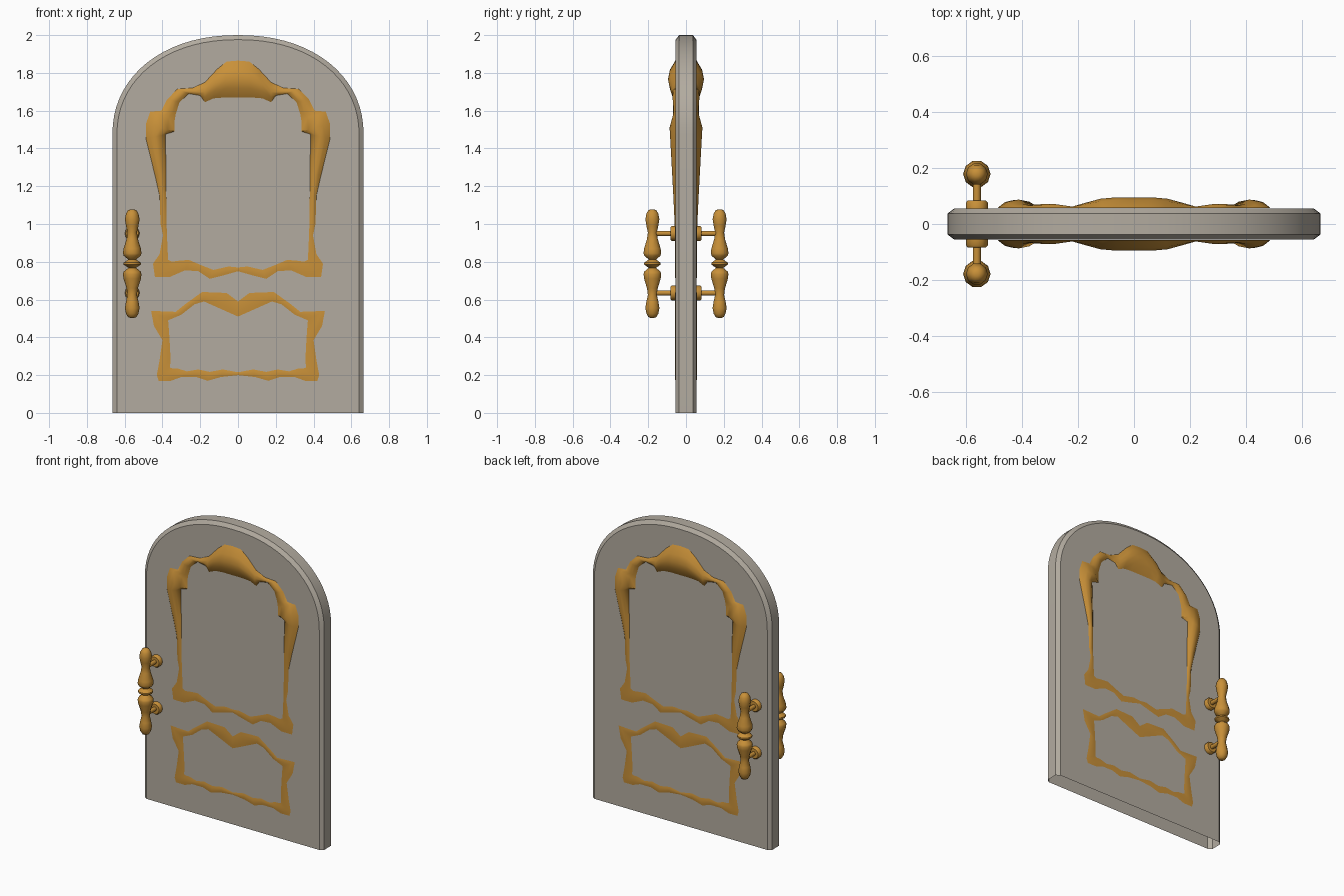
import bpy, bmesh, math
from mathutils import Vector

if "Cube" in bpy.data.objects:
    bpy.data.objects.remove(bpy.data.objects["Cube"])


def material(name, rgb):
    m = bpy.data.materials.new(name)
    m.diffuse_color = (*rgb, 1)
    m.use_nodes = True
    m.node_tree.nodes["Principled BSDF"].inputs["Base Color"].default_value = m.diffuse_color
    return m


GREY = material("warm grey paint", (0.45, 0.41, 0.35))
GOLD = material("aged gold", (0.58, 0.28, 0.04))
HALF = 0.055  # half thickness of the door


def finish(bm, name, mat, angle=40):
    me = bpy.data.meshes.new(name)
    bm.to_mesh(me)
    bm.free()
    me.materials.append(mat)
    ob = bpy.data.objects.new(name, me)
    bpy.context.collection.objects.link(ob)
    bpy.ops.object.select_all(action='DESELECT')
    ob.select_set(True)
    bpy.context.view_layer.objects.active = ob
    bpy.ops.object.shade_smooth_by_angle(angle=math.radians(angle))
    return ob


# Door slab: arched outline lofted through chamfered layers, open underneath
def arch(inset, n=36):
    a, b, e = 0.665 - inset, 0.53 - inset, 2 / 2.15
    pts = [(a, 0)]
    for i in range(n + 1):
        t = math.pi * i / n
        c, s = math.cos(t), max(math.sin(t), 0)
        pts.append((a * math.copysign(abs(c) ** e, c), 1.47 + b * s ** e))
    return pts + [(-a, 0)]


bm = bmesh.new()
layers = []
for y, inset in ((-HALF, 0.024), (-0.037, 0), (0.037, 0), (HALF, 0.024)):
    layers.append([bm.verts.new((x, y, z)) for x, z in arch(inset)])
for p, q in zip(layers, layers[1:]):
    for i in range(len(p) - 1):
        bm.faces.new((p[i], p[i + 1], q[i + 1], q[i]))
bm.faces.new(layers[0])
bm.faces.new(layers[-1])
bmesh.ops.recalc_face_normals(bm, faces=bm.faces)
finish(bm, "door_slab", GREY, 30)

# Half frames: outer x, outer z, inner x, inner z, ridge height
UPPER = [
    (0, 1.865, 0, 1.67, .095), (.06, 1.86, .07, 1.67, .095),
    (.11, 1.82, .13, 1.665, .09), (.175, 1.75, .175, 1.645, .075),
    (.24, 1.72, .20, 1.68, .062), (.32, 1.715, .26, 1.69, .072),
    (.375, 1.66, .31, 1.645, .07), (.405, 1.60, .33, 1.58, .068),
    (.465, 1.595, .335, 1.55, .07), (.487, 1.53, .335, 1.49, .087),
    (.487, 1.45, .385, 1.475, .084), (.44, 1.26, .38, 1.26, .073),
    (.415, 1.15, .38, 1.15, .067), (.41, 1.0, .378, 1.0, .06),
    (.397, .94, .376, .94, .058), (.415, .84, .372, .85, .058),
    (.45, .79, .37, .81, .058), (.44, .72, .35, .80, .058),
    (.36, .72, .32, .805, .058), (.28, .755, .26, .81, .058),
    (.21, .75, .19, .78, .058), (.15, .71, .13, .757, .058),
    (.07, .73, .05, .775, .058), (0, .75, 0, .77, .058)]
LOWER = [
    (0, .59, 0, .51), (.06, .635, .09, .55), (.19, .64, .18, .59),
    (.28, .575, .23, .575), (.33, .535, .30, .52), (.46, .54, .37, .49),
    (.445, .46, .365, .43), (.40, .385, .36, .35), (.415, .28, .357, .28),
    (.43, .20, .36, .24), (.42, .17, .345, .235), (.355, .17, .32, .235),
    (.30, .19, .27, .22), (.22, .19, .21, .23), (.16, .17, .15, .217),
    (.09, .19, .08, .23), (0, .20, 0, .215)]
SECTION = ((0, 0), (.25, .75), (.5, 1), (.75, .75), (1, 0))


def relief_frame(name, stations, side):
    bm = bmesh.new()
    base = HALF + 0.0015
    for mirror in (1, -1):
        rows = []
        for ox, oz, ix, iz, *h in stations:
            top = h[0] if h else base + 0.002
            rows.append([bm.verts.new((mirror * (ox + (ix - ox) * t),
                                       side * (base + (top - base) * k),
                                       oz + (iz - oz) * t)) for t, k in SECTION])
        for p, q in zip(rows, rows[1:]):
            for i in range(len(SECTION) - 1):
                f = bm.faces.new((p[i], p[i + 1], q[i + 1], q[i]))
                f.normal_update()
                if f.normal.y * side < 0:
                    f.normal_flip()
    bmesh.ops.remove_doubles(bm, verts=bm.verts, dist=0.0005)
    finish(bm, name, GOLD, 50)


# Turned parts: profile of (radius, distance) spun around an axis
def lathe(name, profile, origin, axis, sides):
    bm = bmesh.new()
    rot = Vector((0, 0, 1)).rotation_difference(Vector(axis))
    rings = []
    for r, d in profile:
        rings.append([bm.verts.new(Vector(origin) + rot @ Vector(
            (r * math.cos(2 * math.pi * i / sides),
             r * math.sin(2 * math.pi * i / sides), d))) for i in range(sides)])
    for p, q in zip(rings, rings[1:]):
        for i in range(sides):
            j = (i + 1) % sides
            bm.faces.new((p[i], p[j], q[j], q[i]))
    bm.faces.new(rings[0])
    bm.faces.new(rings[-1])
    bmesh.ops.recalc_face_normals(bm, faces=bm.faces)
    finish(bm, name, GOLD, 40)


# Grip: half profile mirrored about its middle
GRIP = [(.046, .005), (.02, .022), (.045, .042), (.049, .055), (.046, .08),
        (.03, .13), (.025, .165), (.033, .2), (.039, .235), (.033, .265),
        (.022, .283), (.008, .288)]
GRIP = [(r, -d) for r, d in reversed(GRIP)] + GRIP

for side, label in ((-1, "front"), (1, "back")):
    relief_frame(label + "_upper_frame", UPPER, side)
    relief_frame(label + "_lower_frame", LOWER, side)
    lathe(label + "_grip", GRIP, (-.56, side * .178, .79), (0, 0, 1), 10)
    for z, level in ((.95, "upper"), (.635, "lower")):
        start, axis = (-.56, 0, z), (0, side, 0)
        lathe(f"{label}_{level}_pin", [(.014, .06), (.014, .175)], start, axis, 10)
        lathe(f"{label}_{level}_collar", [(.039, .05), (.039, .076), (.033, .083)],
              start, axis, 12)
